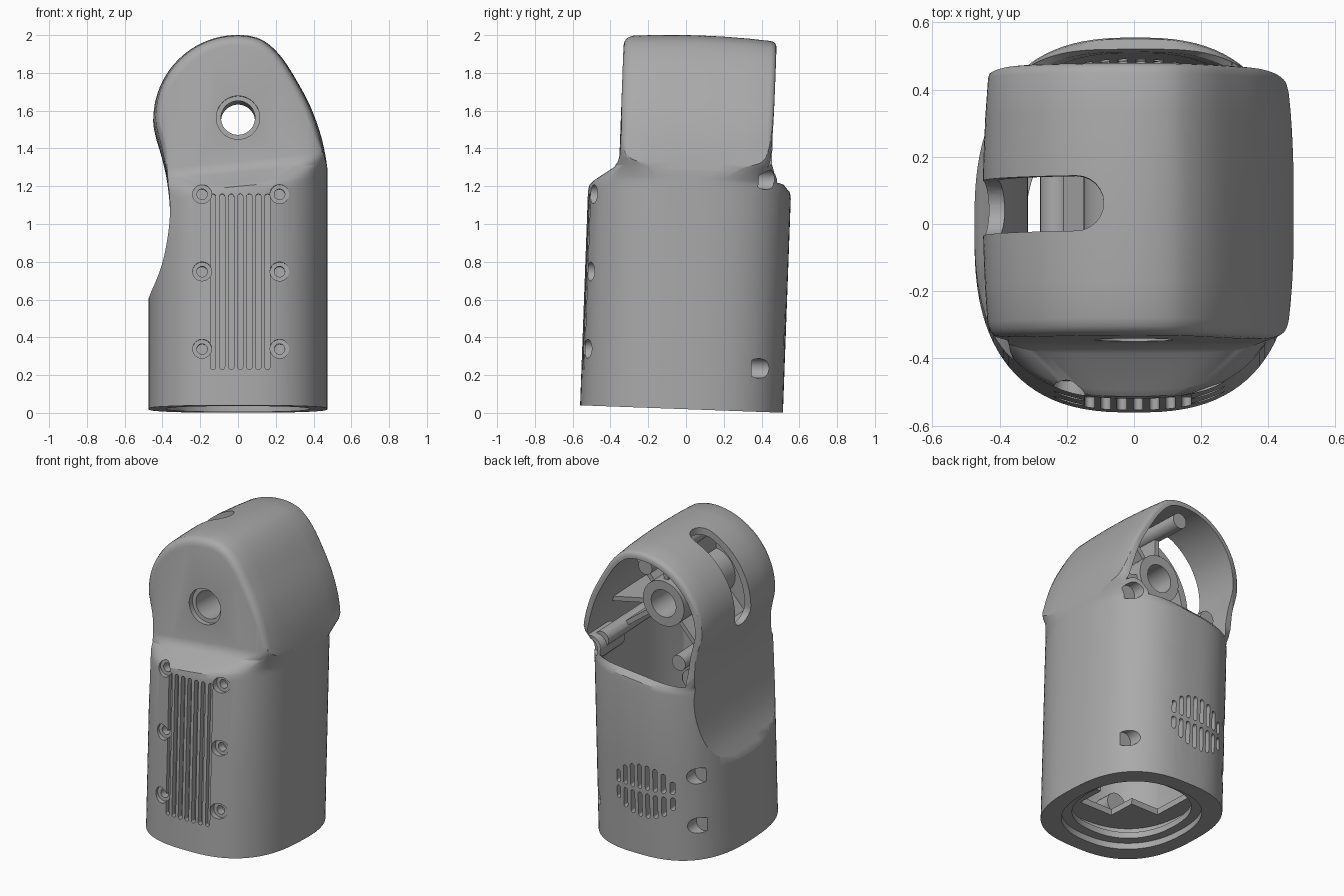
import bpy, bmesh, math
from mathutils import Matrix, Vector

if "Cube" in bpy.data.objects:
    bpy.data.objects.remove(bpy.data.objects["Cube"])

WALL = 0.045
AXLE = (0, 1.55)


# ---------- helpers ----------
def finish(bm, name):
    bmesh.ops.recalc_face_normals(bm, faces=bm.faces)
    mesh = bpy.data.meshes.new(name)
    bm.to_mesh(mesh)
    bm.free()
    ob = bpy.data.objects.new(name, mesh)
    bpy.context.collection.objects.link(ob)
    return ob


def skin(bm, rings):
    """Closed skin through rings of equal length."""
    vs = [[bm.verts.new(p) for p in r] for r in rings]
    n = len(vs[0])
    for a, b in zip(vs, vs[1:]):
        for i in range(n):
            j = (i + 1) % n
            bm.faces.new((a[i], a[j], b[j], b[i]))
    bm.faces.new(vs[0])
    bm.faces.new(vs[-1][::-1])


def prism(bm, pts, a, b, axis="y"):
    place = {"x": lambda u, v, t: (t, u, v),
             "y": lambda u, v, t: (u, t, v),
             "z": lambda u, v, t: (u, v, t)}[axis]
    skin(bm, [[place(u, v, t) for u, v in pts] for t in (a, b)])


def circle(c, r, n=32):
    return [(c[0] + r * math.cos(math.tau * i / n),
             c[1] + r * math.sin(math.tau * i / n)) for i in range(n)]


def rect(u0, u1, v0, v1):
    return [(u0, v0), (u1, v0), (u1, v1), (u0, v1)]


def slot(u, v0, v1, r, n=8):
    """Upright slot with round ends."""
    arc = [math.pi * i / n for i in range(n + 1)]
    return ([(u + r * math.cos(a), v1 - r + r * math.sin(a)) for a in arc] +
            [(u - r * math.cos(a), v0 + r - r * math.sin(a)) for a in arc])


def strip(p, q, w):
    p, q = Vector(p), Vector(q)
    d = (q - p).normalized() * w / 2
    s = Vector((-d.y, d.x))
    return [tuple(k) for k in (p + s, q + s, q - s, p - s)]


def boolean(ob, tool, op="DIFFERENCE"):
    m = ob.modifiers.new("cut", "BOOLEAN")
    m.object, m.operation, m.solver, m.use_self = tool, op, "EXACT", True
    bpy.context.view_layer.objects.active = ob
    bpy.ops.object.modifier_apply(modifier=m.name)
    bpy.data.objects.remove(tool)


# ---------- outline of head and waist, clockwise from the crown ----------
KEYS = [(.1, 1.985), (.17, 1.945), (.24, 1.87), (.31, 1.76), (.38, 1.63), (.43, 1.5),
        (.46, 1.38), (.48, 1.25), (.52, 1), (.6, .7), (.6, -.2), (0, -.3), (-.6, -.2),
        (-.6, .3), (-.545, .45), (-.475, .6), (-.41, .75), (-.375, .9), (-.36, 1.05),
        (-.37, 1.2), (-.4, 1.34), (-.435, 1.46)]
KEYS += [(.45 * math.cos(math.radians(a)), 1.55 + .45 * math.sin(math.radians(a)))
         for a in range(180, 89, -15)]


def smooth_loop(keys, steps=4):
    k = [Vector(p) for p in keys]
    out = []
    for i in range(len(k)):
        a, b, c, d = (k[(i + o) % len(k)] for o in (-1, 0, 1, 2))
        for s in range(steps):
            t = s / steps
            out.append(.5 * (2 * b + (c - a) * t + (2 * a - 5 * b + 4 * c - d) * t ** 2
                             + (3 * b - a - 3 * c + d) * t ** 3))
    return out


def outline_solid(name, inset, rounded):
    """Outline run front to back, barrelled and with rounded head edges."""
    base = smooth_loop(KEYS)
    n = len(base)
    pts = []
    for i, p in enumerate(base):
        t = (base[(i + 1) % n] - base[i - 1]).normalized()
        pts.append(p + Vector((t.y, -t.x)) * inset)
    front, back = -.38, .43
    ys = [-.7] + [front + .05 * k for k in (0, .1, .25, .5, 1)]
    ys += [-.22, -.1, .025, .15, .28] + [back - .03 * k for k in (1, .5, .25, .1, 0)] + [.7]
    rings = []
    for y in ys:
        yc = min(max(y, front), back)
        s = 1 - .04 * ((yc - .025) / .4) ** 2
        for d, r in ((yc - front, .05), (back - yc, .03)):
            if rounded and d < r:
                s -= (r - math.sqrt(max(0, r * r - (r - d) ** 2))) / .45
        ring = []
        for x, z in pts:
            w = min(max((z - 1.2) / .25, 0), 1)
            w = w * w * (3 - 2 * w)
            ring.append((x * (1 - (1 - s) * w), y, 1.55 + (z - 1.55) * s if z > 1.55 else z))
        rings.append(ring)
    bm = bmesh.new()
    skin(bm, rings)
    return finish(bm, name)


def oval(z, hx, front, back, n, slope=0, count=96):
    """Squarish oval ring between a front and a back y."""
    ring = []
    for i in range(count):
        a = math.tau * (i + .5) / count
        c, s = math.cos(a), math.sin(a)
        x = hx * math.copysign(abs(c) ** (2 / n), c)
        y = (front + back) / 2 + (back - front) / 2 * math.copysign(abs(s) ** (2 / n), s)
        ring.append((x, y, z + slope * x))
    return ring


def oval_solid(name, rows, hx):
    bm = bmesh.new()
    skin(bm, [oval(z, hx, f, b, n, k) for z, f, b, n, k in rows])
    return finish(bm, name)


# ---------- outer form: oval barrel, sloped shoulder, squarer head ----------
housing = oval_solid("housing", [
    (.02, -.54, .535, 2.6, 0), (.6, -.54, .535, 2.6, 0), (1.15, -.54, .535, 2.6, .1),
    (1.18, -.535, .53, 2.6, .1), (1.2, -.515, .51, 2.8, .1), (1.26, -.41, .45, 5, .1),
    (1.29, -.387, .435, 8, .1), (1.32, -.38, .43, 10, .1), (2.2, -.38, .43, 10, 0)], .475)
boolean(housing, outline_solid("outline", 0, True), "INTERSECT")

# ---------- hollow, open at the back of the head ----------
cavity = oval_solid("cavity", [
    (.1, -.495, .49, 2.6, 0), (1.13, -.495, .49, 2.6, .1), (1.19, -.44, .49, 3, .1),
    (1.27, -.335, .52, 8, .1), (1.34, -.335, .6, 10, .1), (2.2, -.335, .6, 10, 0)],
    .475 - WALL)
boolean(cavity, outline_solid("inner_outline", WALL, False), "INTERSECT")

# Fixtures left standing inside the hollow
FRONT_SCREWS = [(x, z) for x in (-.19, .22) for z in (.32, .73, 1.14)]
BACK_SCREWS = [(.37, 1.25), (.37, .25), (-.37, .58), (-.37, .25)]
HEAD_POSTS = [(0, 1.87), (-.23, 1.29), (.33, 1.3)]
bm = bmesh.new()
prism(bm, circle(AXLE, .15), -.45, .2)
for p in HEAD_POSTS:
    prism(bm, circle(p, .05, 20), -.45, .38)
for p in HEAD_POSTS + [(.46, 1.45), (.3, 1.9)]:
    prism(bm, strip(AXLE, p, .03), -.46, .17)
for p in FRONT_SCREWS:
    prism(bm, circle(p, .07, 20), -.7, -.38)
for p in BACK_SCREWS:
    prism(bm, circle(p, .08, 20), .2, .7)
boolean(cavity, finish(bm, "fixtures"))

# Shelf near the base with a rectangular window
bm = bmesh.new()
prism(bm, rect(-.7, .7, .2, .24), -.7, .7)
shelf = finish(bm, "shelf")
bm = bmesh.new()
prism(bm, rect(-.32, .3, .1, .3), -.15, .2)
prism(bm, rect(-.12, .12, .1, .3), -.34, .35)
boolean(shelf, finish(bm, "shelf_window"))
boolean(cavity, shelf)
boolean(housing, cavity)

# ---------- curved slot over the crown ----------
bm = bmesh.new()
r, yc = .082, .012
end = [(-.09 - r + r * math.cos(a), yc + r * math.sin(a))
       for a in (math.pi * (i / 12 - .5) for i in range(13))]
prism(bm, end + [(-.7, yc + r), (-.7, yc - r)], 1.53, 2.2, "z")
prism(bm, circle((yc, 1.53), r), -.7, -.3, "x")
crown_slot = finish(bm, "crown_slot")
bm = bmesh.new()
prism(bm, circle(AXLE, .36, 64), -.5, .5)
boolean(crown_slot, finish(bm, "slot_core"))
boolean(housing, crown_slot)

# ---------- axle hole, screw holes and stepped base opening ----------
bm = bmesh.new()
prism(bm, circle(AXLE, .09, 48), -.8, .8)
prism(bm, circle(AXLE, .115, 48), -.8, -.345)
for p in FRONT_SCREWS:
    prism(bm, circle(p, .05), -.8, -.485)
    prism(bm, circle(p, .028, 20), -.8, -.43)
for p in BACK_SCREWS:
    prism(bm, circle(p, .052), .36, .8)
for scale, top in ((.8, .06), (.68, .15)):
    prism(bm, [v[:2] for v in oval(0, .475 * scale, -.54 * scale, .535 * scale, 2.3)],
          -.1, top, "z")
boolean(housing, finish(bm, "drills"))

# ---------- front grooves and round grille at the back ----------
bm = bmesh.new()
for i in range(7):
    prism(bm, slot(.012 + (i - 3) * .048, .21, 1.14, .014), -.8, -.503)
for i in range(8):
    u = (i - 3.5) * .053
    h = math.sqrt(.22 ** 2 - u * u) * .8
    for lo, hi in ((.012, h), (-h, -.012)):
        prism(bm, slot(u - .06, .45 + lo, .45 + hi, .014), .4, .8)
boolean(housing, finish(bm, "grooves"))

# ---------- slight backward lean, colour and shading ----------
pivot = Matrix.Translation((0, 0, .6))
housing.data.transform(pivot @ Matrix.Rotation(math.radians(-2.1), 4, "X") @ pivot.inverted())

grey = bpy.data.materials.new("plain grey")
grey.use_nodes = True
colour = (.4, .4, .4, 1)
grey.diffuse_color = colour
grey.node_tree.nodes["Principled BSDF"].inputs["Base Color"].default_value = colour
housing.data.materials.clear()
housing.data.materials.append(grey)

bpy.ops.object.select_all(action="DESELECT")
housing.select_set(True)
bpy.context.view_layer.objects.active = housing
bpy.ops.object.shade_smooth_by_angle(angle=math.radians(30))
